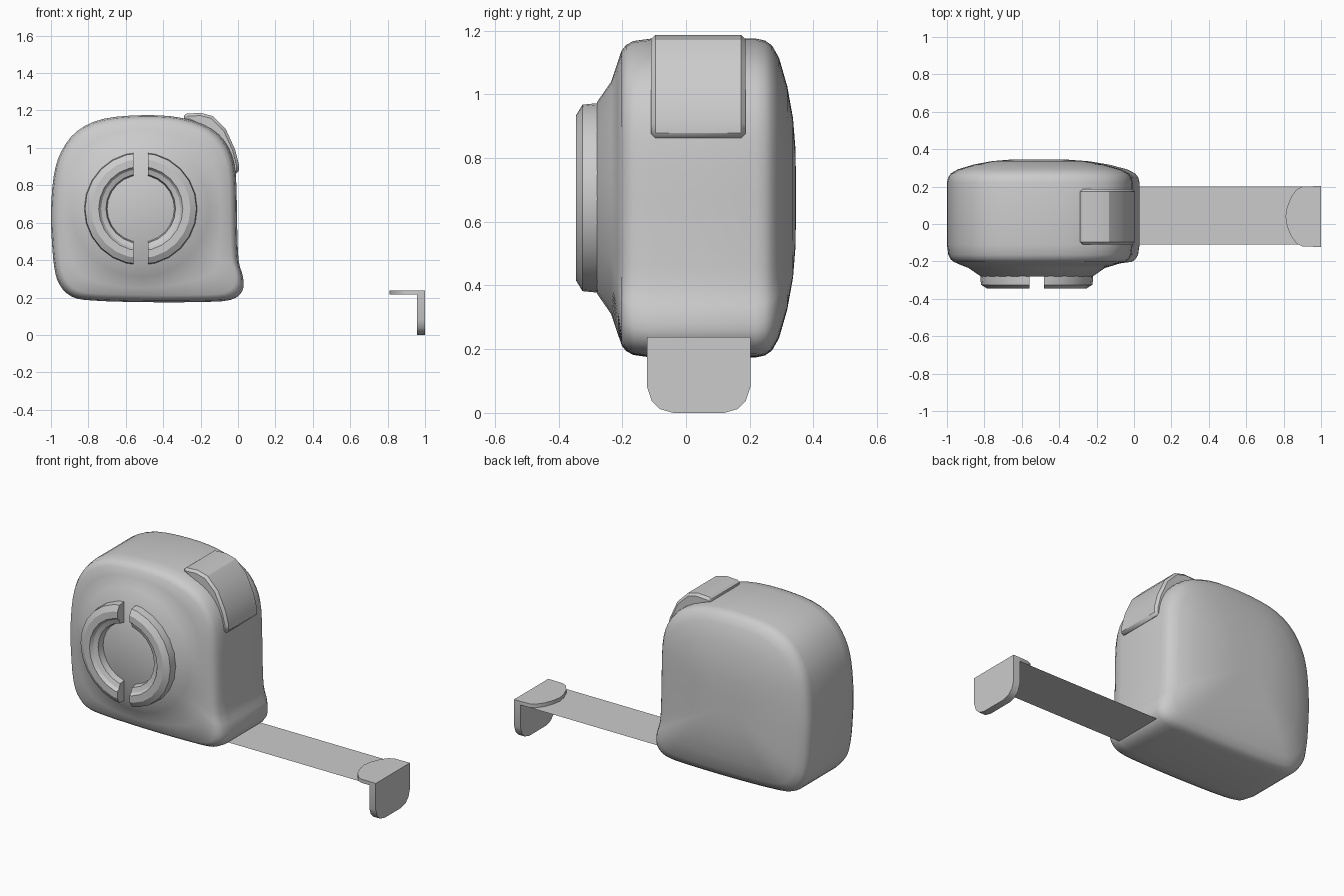
import bpy, bmesh
from math import sin, cos, pi, hypot
from mathutils import Matrix

if "Cube" in bpy.data.objects:
    bpy.data.objects.remove(bpy.data.objects["Cube"])

CX, CZ = -0.52, 0.675      # centre of the case and dial


def finish(name, bm, angle=30, bevel=0.0):
    bmesh.ops.recalc_face_normals(bm, faces=bm.faces)
    me = bpy.data.meshes.new(name)
    bm.to_mesh(me)
    bm.free()
    ob = bpy.data.objects.new(name, me)
    bpy.context.collection.objects.link(ob)
    bpy.ops.object.select_all(action='DESELECT')
    ob.select_set(True)
    bpy.context.view_layer.objects.active = ob
    bpy.ops.object.shade_smooth_by_angle(angle=angle * pi / 180)
    if bevel:
        m = ob.modifiers.new("bevel", 'BEVEL')
        m.width, m.segments, m.limit_method = bevel, 1, 'ANGLE'
        m.angle_limit = pi / 3
    return ob


def prism(name, pts, offset, **kw):
    """Extrude a closed 3D outline along offset."""
    bm = bmesh.new()
    f = bm.faces.new([bm.verts.new(p) for p in pts])
    r = bmesh.ops.extrude_face_region(bm, geom=[f], use_keep_orig=True)
    bmesh.ops.translate(bm, vec=offset,
                        verts=[v for v in r['geom'] if isinstance(v, bmesh.types.BMVert)])
    return finish(name, bm, **kw)


def bridge(bm, a, b):
    for i in range(len(a)):
        j = (i + 1) % len(a)
        bm.faces.new((a[i], a[j], b[j], b[i]))


def catmull(pts, n):
    out = []
    for i in range(len(pts)):
        p0, p1, p2, p3 = (pts[(i + k) % len(pts)] for k in (-1, 0, 1, 2))
        for k in range(n):
            t = k / n
            out.append([0.5 * (2 * b + (c - a) * t + (2 * a - 5 * b + 4 * c - d) * t * t
                               + (3 * b - a - 3 * c + d) * t ** 3)
                        for a, b, c, d in zip(p0, p1, p2, p3)])
    return out


# Case: rounded outline lofted front to back, turning into a circle under the dial
outline = catmull([(-.5, 1.175), (-.3, 1.16), (-.14, 1.10), (-.05, 1.0), (-.012, .86),
                   (-.005, .6), (.003, .4), (.027, .31), (.023, .235), (-.04, .187),
                   (-.2, .176), (-.5, .175), (-.78, .184), (-.89, .205), (-.955, .27),
                   (-.982, .36), (-.995, .5), (-1, .66), (-.985, .85), (-.945, .98),
                   (-.86, 1.09), (-.72, 1.155)], 3)
# (y, outline scale, circle radius, blend to circle)
sections = [(-.28, 1, .30, 1), (-.235, 1, .365, 1), (-.215, .88, .41, .5), (-.202, .925, .4, 0),
            (-.188, .96, .4, 0), (-.165, .985, .4, 0), (-.11, 1, .4, 0), (.22, 1, .4, 0),
            (.248, .988, .4, 0), (.27, .957, .4, 0), (.292, .88, .4, 0), (.318, .7, .4, 0),
            (.336, .5, .4, 0), (.344, .3, .4, 0), (.345, .12, .4, 0)]
bm = bmesh.new()
loops = []
for y, s, rad, t in sections:
    ring = []
    for x, z in outline:
        dx, dz = x - CX, z - CZ
        k = (1 - t) * s + t * rad / hypot(dx, dz)
        ring.append(bm.verts.new((CX + dx * k, y, CZ + dz * k)))
    loops.append(ring)
for a, b in zip(loops, loops[1:]):
    bridge(bm, a, b)
bm.faces.new(loops[0])
bm.faces.new(loops[-1])
finish("case", bm, 40)

# Dial: lathed ring, split into two halves by a vertical slot
profile = [(.302, -.27), (.302, -.285), (.298, -.325), (.265, -.345), (.225, -.345),
           (.212, -.328), (.186, -.318), (.178, -.27)]
for name, side in (("dial_half_left", -1), ("dial_half_right", 1)):
    bm = bmesh.new()
    N = 24
    rings = [[bm.verts.new((r * cos(2 * pi * i / N), y, r * sin(2 * pi * i / N)))
              for r, y in profile] for i in range(N)]
    for i in range(N):
        bridge(bm, rings[i], rings[(i + 1) % N])
    bmesh.ops.bisect_plane(bm, geom=bm.verts[:] + bm.edges[:] + bm.faces[:],
                           plane_co=(side * .04, 0, 0), plane_no=(side, 0, 0), clear_inner=True)
    bmesh.ops.holes_fill(bm, edges=[e for e in bm.edges if e.is_boundary], sides=0)
    bmesh.ops.transform(bm, matrix=Matrix.Translation((CX, 0, CZ)), verts=bm.verts)
    finish(name, bm, 20)

# Lock button wrapped over the upper front corner
button = [(-.30, 1.165), (-.275, 1.183), (-.20, 1.187), (-.135, 1.17), (-.065, 1.10),
          (-.015, .99), (.005, .91), (.005, .865), (-.03, .86), (-.10, 1.02), (-.18, 1.10)]
prism("lock_button", [(x, -.11, z) for x, z in button], (0, .297, 0), bevel=.014)

# Tape blade: a single thin sheet
bm = bmesh.new()
bm.faces.new([bm.verts.new(p) for p in
              ((-.06, -.11, .216), (.96, -.11, .216), (.96, .2, .216), (-.06, .2, .216))])
finish("tape_blade", bm)

# End hook: rounded tab on the blade and a downward plate
YC = .04
half = [(.81, 0), (.818, .05), (.84, .105), (.87, .145), (.90, .16), (1.0, .162)]
tab = [(x, YC + y) for x, y in half] + [(x, YC - y) for x, y in reversed(half[1:])]
prism("hook_tab", [(x, y, .216) for x, y in tab], (0, 0, .022))
half = [(.162, .238), (.162, .08), (.148, .038), (.122, .012), (.08, 0)]
plate = [(YC + y, z) for y, z in half] + [(YC - y, z) for y, z in reversed(half)]
prism("hook_plate", [(.957, y, z) for y, z in plate], (.043, 0, 0))
